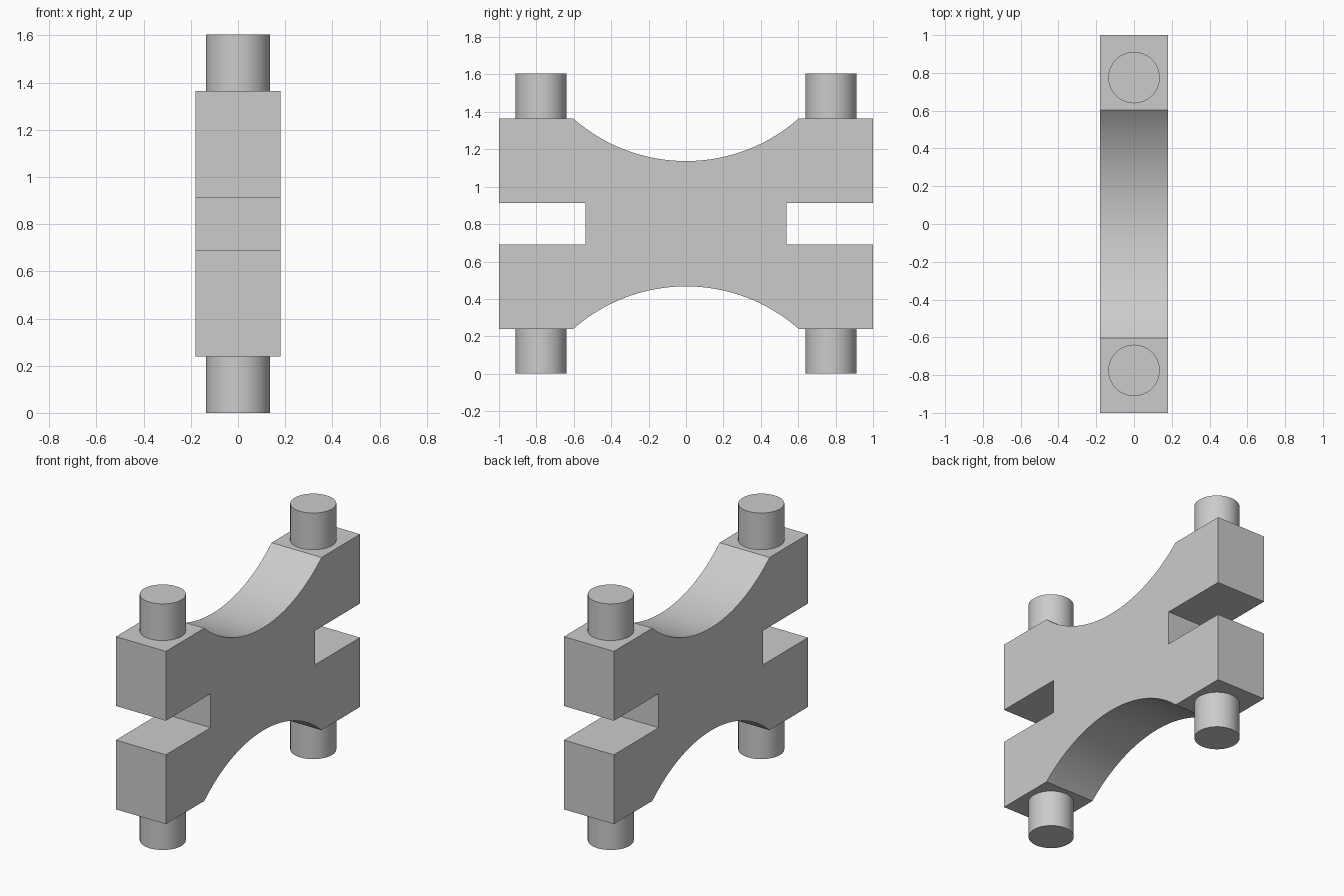
import bpy, bmesh, math

if "Cube" in bpy.data.objects:
    bpy.data.objects.remove(bpy.data.objects["Cube"])

HALF_W = 0.18                 # half thickness along x
MID = 0.802                   # mid height
BODY_H = 0.563                # half height of the body
WAIST_H = 0.335               # half height at the narrow middle
ARC_Y = 0.603                 # half chord of the scooped arcs
SLOT_Y, SLOT_H = 0.538, 0.111
PIN_R, PIN_Y = 0.136, 0.775

grey = bpy.data.materials.new("light_grey")
grey.diffuse_color = (0.6, 0.6, 0.6, 1)
grey.use_nodes = True
grey.node_tree.nodes["Principled BSDF"].inputs["Base Color"].default_value = grey.diffuse_color


def finish(name, bm):
    bmesh.ops.recalc_face_normals(bm, faces=bm.faces)
    mesh = bpy.data.meshes.new(name)
    bm.to_mesh(mesh)
    bm.free()
    mesh.materials.append(grey)
    ob = bpy.data.objects.new(name, mesh)
    bpy.context.collection.objects.link(ob)
    bpy.ops.object.select_all(action='DESELECT')
    ob.select_set(True)
    bpy.context.view_layer.objects.active = ob
    bpy.ops.object.shade_smooth_by_angle(angle=math.radians(30))
    return ob


# Body outline: scooped top edge, end slot, then the same turned half round
sag = BODY_H - WAIST_H
radius = (ARC_Y ** 2 + sag ** 2) / (2 * sag)
sweep = math.asin(ARC_Y / radius)
N = 40
half = []
for i in range(N + 1):
    a = sweep * (2 * i / N - 1)
    half.append((radius * math.sin(a), WAIST_H + radius * (1 - math.cos(a))))
half += [(1, BODY_H), (1, SLOT_H), (SLOT_Y, SLOT_H),
         (SLOT_Y, -SLOT_H), (1, -SLOT_H), (1, -BODY_H)]
outline = half + [(-y, -z) for y, z in half]

# Body: outline extruded across x
bm = bmesh.new()
face = bm.faces.new([bm.verts.new((-HALF_W, y, MID + z)) for y, z in outline])
ext = bmesh.ops.extrude_face_region(bm, geom=[face])
bmesh.ops.translate(bm, vec=(2 * HALF_W, 0, 0),
                    verts=[v for v in ext["geom"] if isinstance(v, bmesh.types.BMVert)])
finish("body", bm)

# Four round pins, two above and two below
pin_len = MID - BODY_H
for side, y in (("front", -PIN_Y), ("back", PIN_Y)):
    for level, s in (("lower", -1), ("upper", 1)):
        bm = bmesh.new()
        bmesh.ops.create_cone(bm, cap_ends=True, segments=64, radius1=PIN_R,
                              radius2=PIN_R, depth=pin_len)
        bmesh.ops.translate(bm, verts=bm.verts,
                            vec=(0, y, MID + s * (BODY_H + pin_len / 2)))
        finish(f"{side}_{level}_pin", bm)
